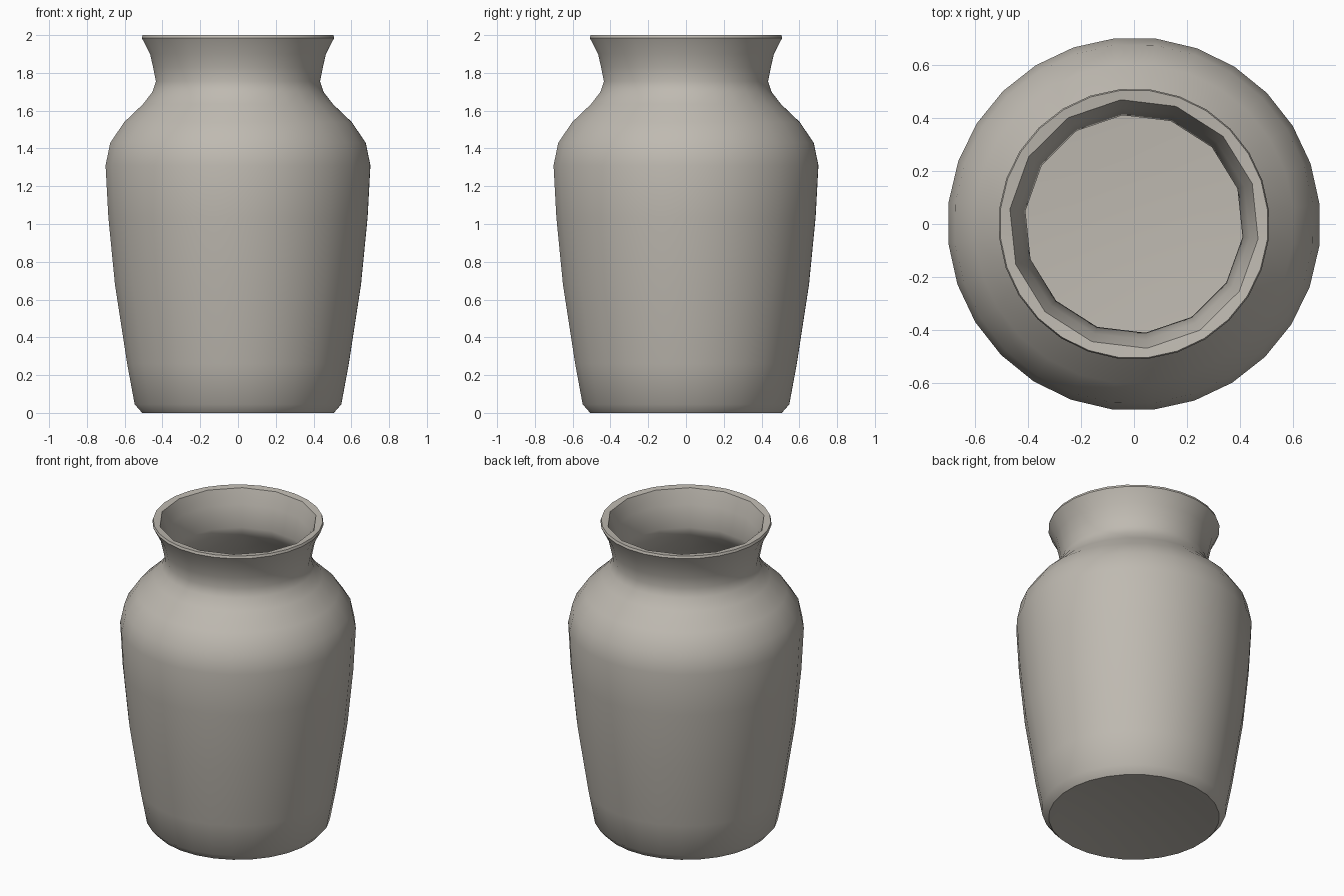
import bpy, bmesh, math

if "Cube" in bpy.data.objects:
    bpy.data.objects.remove(bpy.data.objects["Cube"])

SIDES = 28  # outside facets; the inside has half as many

# radius, height from the foot up to the lip
outer = [(0.28, 0.03), (0.46, 0.005), (0.51, 0.0), (0.55, 0.045), (0.59, 0.26),
         (0.655, 0.68), (0.69, 1.035), (0.705, 1.31), (0.68, 1.43), (0.605, 1.54),
         (0.505, 1.635), (0.455, 1.70), (0.437, 1.755), (0.452, 1.83),
         (0.468, 1.90), (0.512, 1.985), (0.507, 2.0)]
# radius, height from the lip down to the inside floor
inner = [(0.472, 1.995), (0.44, 1.90), (0.413, 1.76), (0.43, 1.70), (0.575, 1.54),
         (0.655, 1.43), (0.68, 1.31), (0.665, 1.035), (0.63, 0.68),
         (0.565, 0.26), (0.525, 0.075), (0.25, 0.055)]

bm = bmesh.new()
step = 2 * math.pi / SIDES


def ring(radius, z, count):
    start = math.radians(6) + step
    return [bm.verts.new((radius * math.cos(start + 2 * math.pi * i / count),
                          radius * math.sin(start + 2 * math.pi * i / count), z))
            for i in range(count)]


def skin(a, b):
    n = len(a)
    for i in range(n):
        j = (i + 1) % n
        bm.faces.new((a[i], a[j], b[j], b[i]))


# Outside wall with recessed foot
out_rings = [ring(r, z, SIDES) for r, z in outer]
for a, b in zip(out_rings, out_rings[1:]):
    skin(a, b)
bm.faces.new(out_rings[0][::-1])

# Inside wall and floor
half = SIDES // 2
in_rings = [ring(r, z, half) for r, z in inner]
for a, b in zip(in_rings, in_rings[1:]):
    skin(a, b)
bm.faces.new(in_rings[-1])

# Flat lip joining the fine outside to the coarse inside
a, b = out_rings[-1], in_rings[0]
for i in range(half):
    j = (i + 1) % half
    bm.faces.new((a[2 * i], a[2 * i + 1], b[i]))
    bm.faces.new((a[2 * i + 1], a[2 * j], b[j], b[i]))

bmesh.ops.recalc_face_normals(bm, faces=bm.faces)
mesh = bpy.data.meshes.new("vase")
bm.to_mesh(mesh)
bm.free()

# Plain clay colour
clay = bpy.data.materials.new("warm grey clay")
clay.diffuse_color = (0.52, 0.49, 0.44, 1)
clay.use_nodes = True
clay.node_tree.nodes["Principled BSDF"].inputs["Base Color"].default_value = clay.diffuse_color
mesh.materials.append(clay)

vase = bpy.data.objects.new("vase", mesh)
bpy.context.collection.objects.link(vase)
bpy.context.view_layer.objects.active = vase
vase.select_set(True)
bpy.ops.object.shade_smooth_by_angle(angle=math.radians(35))
